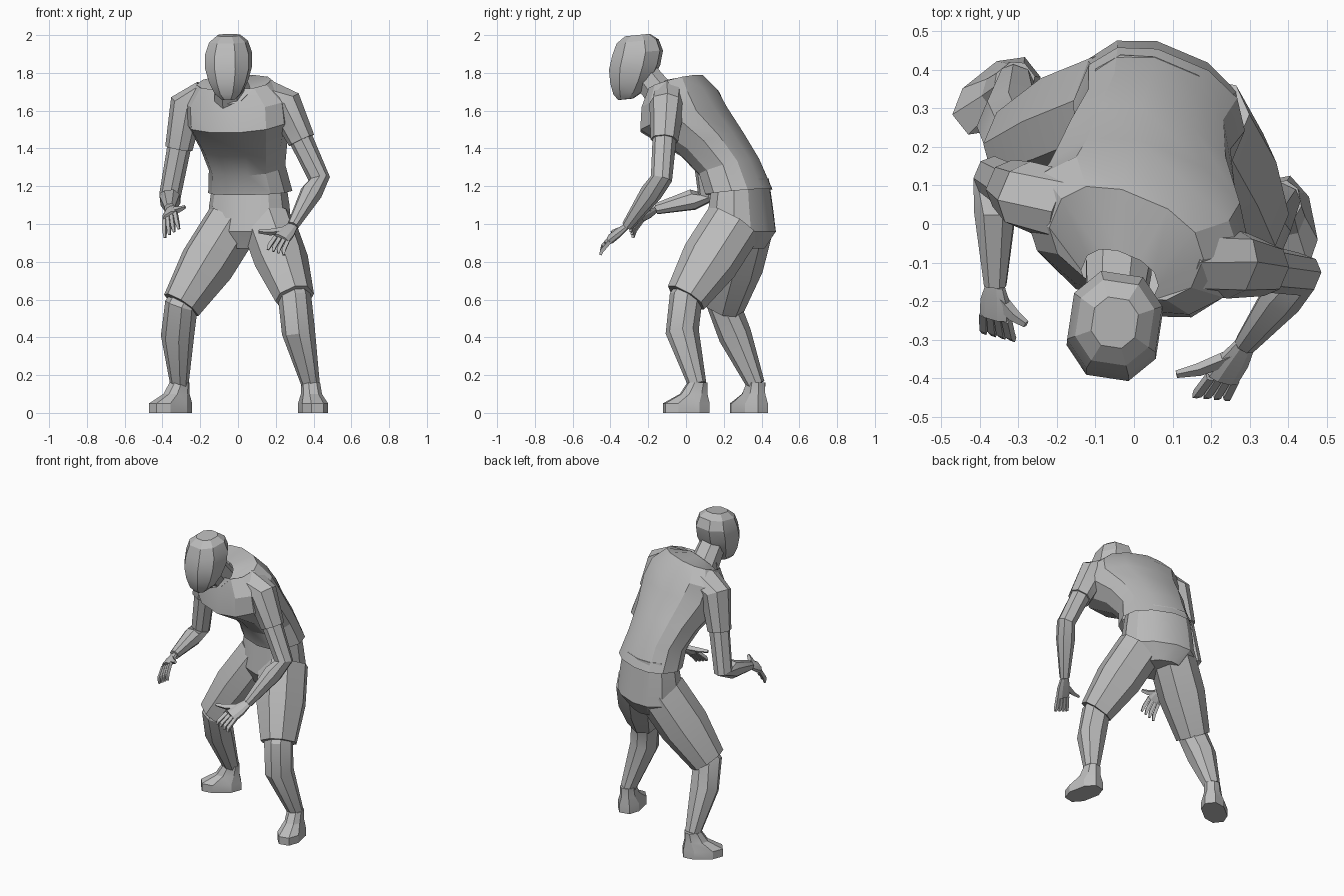
import bpy, bmesh, math
from mathutils import Vector

cube = bpy.data.objects.get("Cube")
if cube:
    bpy.data.objects.remove(cube, do_unlink=True)

grey = bpy.data.materials.new("plain_grey")
grey.use_nodes = True
colour = (.5, .5, .5, 1)
grey.diffuse_color = colour
grey.node_tree.nodes["Principled BSDF"].inputs["Base Color"].default_value = colour

BODY_YAW = -.4   # hips and shoulders are turned to the right
SQUARENESS = .85


def rounded(value):
    return math.copysign(abs(value) ** SQUARENESS, value)


def heading(yaw):
    """Sideways and forward directions for a yaw."""
    side = Vector((math.cos(yaw), math.sin(yaw), 0))
    front = Vector((math.sin(yaw), -math.cos(yaw), 0))
    return side, front


def skin(name, rings, closed=True):
    """Join rings of points into one mesh object."""
    bm = bmesh.new()
    loops = [[bm.verts.new(point) for point in ring] for ring in rings]
    for low, high in zip(loops, loops[1:]):
        for k in range(len(low)):
            bm.faces.new((low[k - 1], low[k], high[k], high[k - 1]))
    if closed:
        bm.faces.new(loops[0])
        bm.faces.new(loops[-1])
    bmesh.ops.recalc_face_normals(bm, faces=bm.faces)
    mesh = bpy.data.meshes.new(name)
    bm.to_mesh(mesh)
    bm.free()
    mesh.materials.append(grey)
    obj = bpy.data.objects.new(name, mesh)
    bpy.context.collection.objects.link(obj)
    bpy.ops.object.select_all(action="DESELECT")
    obj.select_set(True)
    bpy.context.view_layer.objects.active = obj
    bpy.ops.object.shade_smooth_by_angle(angle=math.radians(25))


def oval(centre, across, deep, sides=8):
    """Ring whose half width and half depth are the two given vectors."""
    grow = 1 / rounded(math.cos(math.pi / sides))
    angles = [math.tau * (k + .5) / sides for k in range(sides)]
    return [centre + grow * (across * rounded(math.cos(a)) + deep * rounded(math.sin(a)))
            for a in angles]


def limb(name, points, radii, side, flatness=1, sides=8):
    """Tube through the points, each ring standing square to the path."""
    rings = []
    for i, (point, radius) in enumerate(zip(points, radii)):
        before = points[max(i - 1, 0)]
        after = points[min(i + 1, len(points) - 1)]
        along = (after - before).normalized()
        across = (side - along * side.dot(along)).normalized()
        deep = across.cross(along) * flatness
        rings.append(oval(point, across * radius, deep * radius, sides))
    skin(name, rings)


def trunk(name, sections, yaw, sides=12, closed=True):
    """Stack of rings given as centre, half width, half depth, forward pitch."""
    side, front = heading(yaw)
    rings = []
    for centre, width, depth, pitch in sections:
        deep = front * math.cos(pitch) - Vector((0, 0, math.sin(pitch)))
        rings.append(oval(Vector(centre), side * width, deep * depth, sides))
    skin(name, rings, closed)


def hand(name, wrist, knuckle, tip, thumb):
    """Flat palm, four bent fingers and a thumb."""
    spread = (knuckle - thumb).normalized()
    reach = knuckle - wrist
    limb(name + "_palm", [wrist, wrist.lerp(knuckle, .5), knuckle],
         (.026, .04, .042), spread, flatness=.5)
    for i, finger in enumerate(("index", "middle", "ring", "little")):
        offset = spread * (i - 1.5) * .023
        base, end = knuckle + offset, tip + offset * 1.3
        bend = base.lerp(end, .5) + reach * .2
        limb(f"{name}_{finger}_finger", [base, bend, end], (.01, .01, .006), spread, sides=4)
    root = wrist.lerp(knuckle, .3)
    bend = root.lerp(thumb, .6) + reach * .1
    limb(name + "_thumb", [root, bend, thumb], (.015, .012, .007), reach.normalized(), sides=4)


def shoe(name, ankle, yaw):
    """Flat sole, long low toe and an ankle cuff."""
    front = heading(yaw)[1]
    sections = []
    for height, ahead, width, length in ((0, .06, .07, .12), (.05, .06, .07, .12),
                                         (.1, .02, .05, .07), (.16, 0, .046, .05)):
        centre = ankle + front * ahead
        centre.z = height
        sections.append((centre, width, length, 0))
    trunk(name, sections, yaw, sides=8)


def build_side(name, toe_yaw, **joints):
    """Leg and arm of one side, hung on named joints."""
    j = {key: Vector(place) for key, place in joints.items()}
    side = heading(BODY_YAW)[0]

    # Shorts leg, lower leg and shoe
    thigh = [j["hip"], j["hip"].lerp(j["knee"], .5), j["knee"]]
    limb(name + "_shorts_leg", thigh, (.13, .13, .095), side, flatness=1.1)
    inside = j["hip"].lerp(j["knee"], .8)
    limb(name + "_lower_leg", [inside, j["knee"], j["calf"], j["ankle"]],
         (.07, .08, .08, .044), side)
    shoe(name + "_shoe", j["ankle"], toe_yaw)

    # Sleeve, bare arm and hand
    hem = j["upper_arm"].lerp(j["elbow"], .48)
    limb(name + "_sleeve", [j["shoulder"], j["upper_arm"], hem], (.09, .085, .066), side)
    forearm = j["elbow"].lerp(j["wrist"], .3)
    limb(name + "_arm", [hem, j["elbow"], forearm, j["wrist"]],
         (.057, .052, .053, .028), side)
    hand(name + "_hand", j["wrist"], j["knuckle"], j["fingertip"], j["thumb"])


# Shirt from hem to collar, leaning forward and drifting to the right
shirt = []
for i, (y, z, width, depth, pitch) in enumerate((
        (.28, 1.17, .22, .16, .1), (.23, 1.3, .2, .15, .3), (.14, 1.42, .23, .16, .4),
        (-.01, 1.55, .28, .22, .3), (-.03, 1.66, .28, .18, .3),
        (-.05, 1.75, .2, .13, .3), (-.14, 1.7, .1, .09, .8))):
    shirt.append(((.065 - .017 * i, y, z), width, depth, pitch))
trunk("shirt", shirt, BODY_YAW, closed=False)

# Shorts seat
trunk("shorts_seat", [((.06, .29, 1.24), .19, .13, 0), ((.06, .29, 1.1), .21, .15, 0),
                      ((.06, .29, .96), .22, .17, 0), ((.04, .29, .87), .12, .12, 0)],
      BODY_YAW)

# Neck
limb("neck", [Vector((-.04, -.1, 1.64)), Vector((-.05, -.24, 1.82))],
     (.085, .07), heading(0)[0])

# Egg shaped head, its narrow chin pushed forward
head = []
LEVELS = 7
for i in range(LEVELS):
    angle = math.pi * (i + .5) / LEVELS
    size = math.sqrt(math.sin(angle)) * min(.6 + .12 * i, 1)
    centre = (-.05, -.32 + .016 * min(i, 4), 1.83 - .174 * math.cos(angle))
    head.append((centre, .122 * size, .135 * size, .1))
trunk("head", head, -.15, sides=8)

# The right leg is planted back and its arm bent, the left ones reach forward
build_side("right", -.9,
           hip=(-.03, .31, 1), knee=(-.3, .2, .57),
           calf=(-.32, .26, .41), ankle=(-.31, .37, .15),
           shoulder=(-.18, .04, 1.66), upper_arm=(-.27, .07, 1.63),
           elbow=(-.36, .12, 1.15), wrist=(-.36, -.16, 1.08),
           knuckle=(-.36, -.24, 1.04), fingertip=(-.35, -.29, .95),
           thumb=(-.28, -.26, 1.09))
build_side("left", .2,
           hip=(.16, .25, 1), knee=(.3, 0, .61),
           calf=(.32, -.02, .43), ankle=(.385, .06, .15),
           shoulder=(.14, -.08, 1.67), upper_arm=(.25, -.1, 1.63),
           elbow=(.43, -.13, 1.24), wrist=(.29, -.31, .99),
           knuckle=(.23, -.4, .92), fingertip=(.2, -.45, .85),
           thumb=(.11, -.39, .96))
